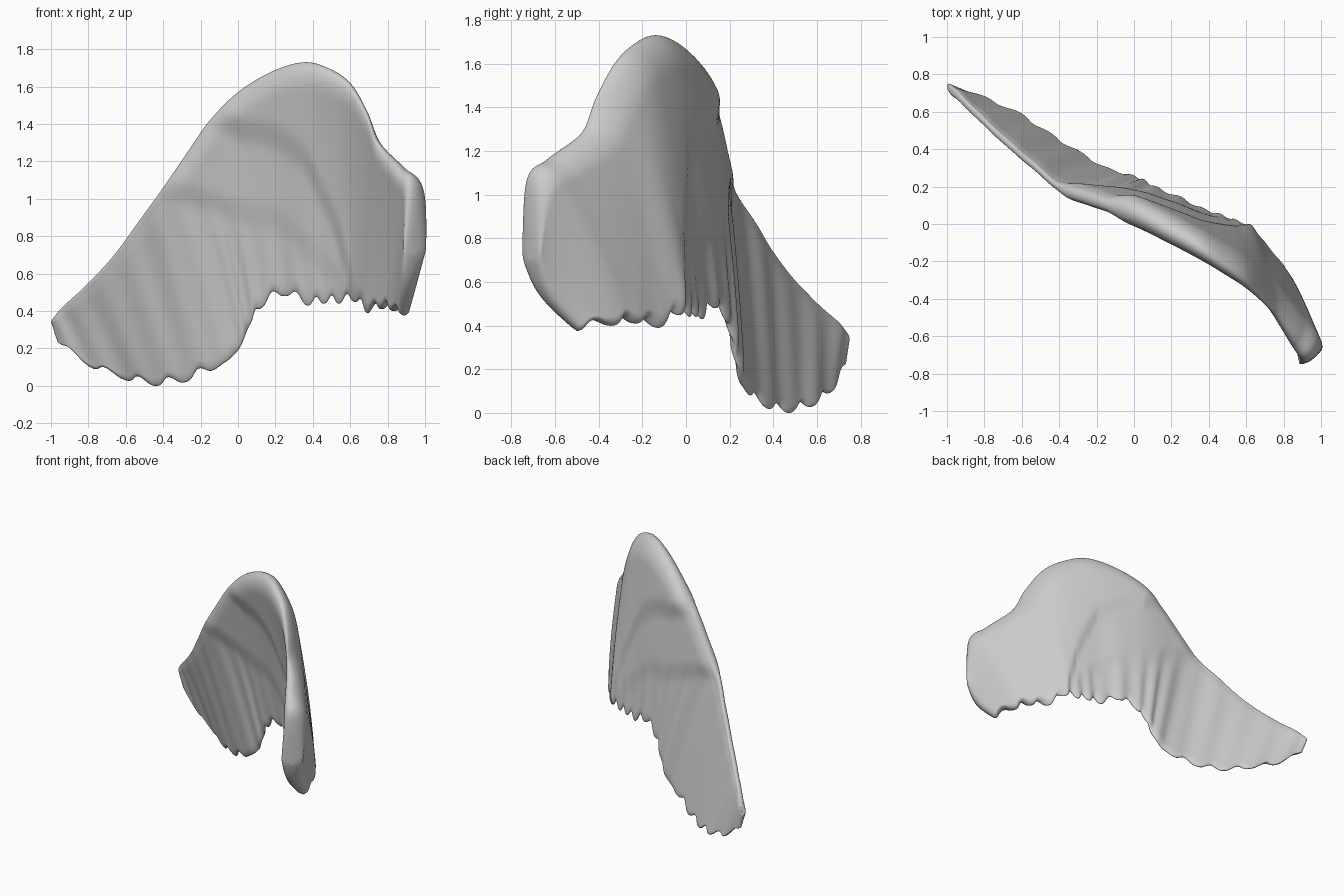
import bpy, bmesh, math
from mathutils import Vector

if "Cube" in bpy.data.objects:
    bpy.data.objects.remove(bpy.data.objects["Cube"], do_unlink=True)

# One row per feather, root to tip: point on the leading edge, point at the feather tip
RIBS = [
    ((.95, -.72, .70), (.89, -.50, .375)),
    ((.955, -.71, 1.07), (.83, -.34, .40)),
    ((.88, -.61, 1.17), (.77, -.24, .41)),
    ((.76, -.44, 1.30), (.69, -.13, .39)),
    ((.69, -.37, 1.47), (.62, -.03, .45)),
    ((.60, -.29, 1.62), (.54, .01, .44)),
    ((.48, -.21, 1.70), (.46, .04, .44)),
    ((.35, -.13, 1.73), (.37, .07, .43)),
    ((.18, -.04, 1.68), (.25, .13, .48)),
    ((0, .05, 1.57), (.13, .18, .42)),
    ((-.15, .10, 1.42), (.06, .22, .32)),
    ((-.27, .14, 1.25), (0, .245, .19)),
    ((-.40, .19, 1.06), (-.12, .28, .09)),
    ((-.53, .30, .88), (-.28, .37, .02)),
    ((-.67, .42, .69), (-.44, .47, 0)),
    ((-.82, .56, .53), (-.60, .575, .03)),
    ((-.94, .68, .42), (-.79, .66, .10)),
    ((-1, .735, .345), (-.965, .725, .235)),
]
LAST = len(RIBS) - 1
# Where the two covert layers end along a rib, by leading edge x
SHORT_LAYER = [(-.15, 0), (0, .2), (.35, .42), (.58, .72), (.7, 1), (1, 1.1)]
LONG_LAYER = [(-.42, 0), (-.15, .45), (0, .6), (.35, .78), (.7, 1), (1, 1.1)]


def spline(side, u):
    """Smooth curve through one side of the rib table."""
    i = min(int(u), LAST - 1)
    f = u - i
    a, b, c, d = (Vector(RIBS[max(0, min(LAST, i + k))][side]) for k in (-1, 0, 1, 2))
    return b + (c - a) * f / 2 + (a - b * 2.5 + c * 2 - d / 2) * f**2 \
        + ((b - c) * 3 + d - a) / 2 * f**3


def lookup(table, x):
    if x <= table[0][0]:
        return table[0][1]
    for (xa, a), (xb, b) in zip(table, table[1:]):
        if x <= xb:
            return a + (b - a) * (x - xa) / (xb - xa)
    return table[-1][1]


def ramp(x, low, high):
    f = max(0, min(1, (x - low) / (high - low)))
    return f * f * (3 - 2 * f)


def rounded(distance, radius):
    f = min(1, max(0, distance / radius))
    return math.sqrt(max(0, 1 - (1 - f)**2))


def wing_point(u, t, side):
    """Point on the front (-1) or back (+1) skin."""
    lead, trail = spline(0, u), spline(1, u)
    short, long = lookup(SHORT_LAYER, lead.x), lookup(LONG_LAYER, lead.x)
    # scalloped feather ends, plain along the inner side of the long feathers
    notch = min(.16, .045 / (trail - lead).length) * abs(math.sin(math.pi * u))**3
    notch *= 1 - ramp(u, 9, 10) * (1 - ramp(u, 11.5, 12.5))
    p = lead.lerp(trail, t - notch * t**6)
    # hollow sweep towards the trailing edge
    p.y = lead.y + (trail.y - lead.y) * t * (1.3 - .3 * t)
    # rounded root end
    p.y -= .065 * math.sin(math.pi * t) * (1 - ramp(u, 0, 1.5))
    # layered thickness, fading to thin feathers
    half = .030 - .012 * t
    half += .034 * (1 - ramp(t, short - .1, short + .06)) * (1 - .6 * t)
    half += .024 * (1 - ramp(t, long - .1, long + .06)) * (1 - .6 * t)
    half *= rounded(t, .12) * rounded(1 - t, .06)
    half *= rounded(u, .3) * rounded(LAST - u, .5)
    # feather ridges, softer on the long feathers
    start = min(long, .78) - .1
    ridge = math.cos(2 * math.pi * u) * ramp(t, start, start + .35)
    ridge *= .006 - .002 * ramp(u, 10, 12)
    p.y += ridge * rounded(u, 1) * rounded(LAST - u, 1)
    # the root turns to face sideways
    turn = math.radians(60) * (1 - ramp(u, 0, 4))
    p.x += side * half * math.sin(turn) * .85
    p.y += side * half * math.cos(turn)
    return p


# Wing: two skins welded along the rim
COLS, ROWS = LAST * 16, 60
bm = bmesh.new()
for side in (-1, 1):
    grid = []
    for i in range(COLS + 1):
        u = LAST * i / COLS
        grid.append([bm.verts.new(wing_point(u, .5 - .5 * math.cos(math.pi * j / ROWS), side))
                     for j in range(ROWS + 1)])
    for a, b in zip(grid, grid[1:]):
        for j in range(ROWS):
            bm.faces.new((a[j], a[j + 1], b[j + 1], b[j]))
bmesh.ops.remove_doubles(bm, verts=bm.verts, dist=.0004)
bmesh.ops.recalc_face_normals(bm, faces=bm.faces)
floor = min(v.co.z for v in bm.verts)
bmesh.ops.translate(bm, verts=bm.verts, vec=(0, 0, -floor))
mesh = bpy.data.meshes.new("wing")
bm.to_mesh(mesh)
bm.free()
wing = bpy.data.objects.new("wing", mesh)
bpy.context.collection.objects.link(wing)

# Plain grey
grey = bpy.data.materials.new("light grey")
grey.use_nodes = True
colour = (.6, .6, .6, 1)
grey.diffuse_color = colour
grey.node_tree.nodes["Principled BSDF"].inputs["Base Color"].default_value = colour
mesh.materials.append(grey)

bpy.context.view_layer.objects.active = wing
wing.select_set(True)
bpy.ops.object.shade_smooth_by_angle(angle=math.radians(60))
